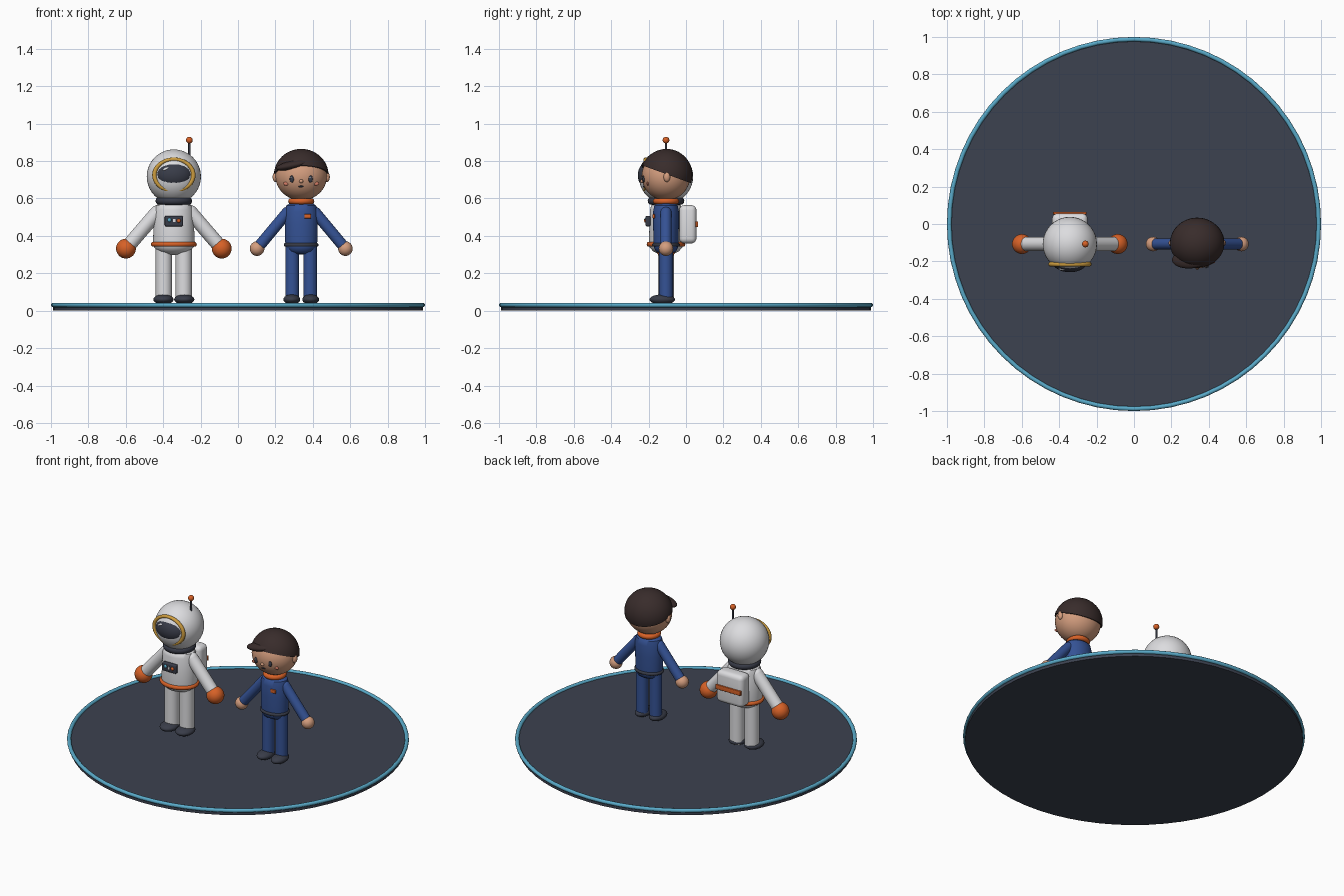
import bpy, bmesh, math
from mathutils import Vector, Matrix

if "Cube" in bpy.data.objects:
    bpy.data.objects.remove(bpy.data.objects["Cube"], do_unlink=True)


def material(name, *rgb):
    m = bpy.data.materials.new(name)
    m.use_nodes = True
    m.diffuse_color = (*rgb, 1)
    m.node_tree.nodes["Principled BSDF"].inputs["Base Color"].default_value = (*rgb, 1)
    return m


WHITE = material("suit white", 0.72, 0.72, 0.74)
ORANGE = material("orange", 0.68, 0.12, 0.02)
CHARCOAL = material("charcoal", 0.04, 0.045, 0.065)
BLUE = material("uniform blue", 0.035, 0.085, 0.30)
SKIN = material("skin", 0.66, 0.34, 0.21)
BLUSH = material("blush", 0.65, 0.2, 0.13)
HAIR = material("dark brown hair", 0.04, 0.025, 0.024)
GOLD = material("gold", 0.62, 0.34, 0.05)
CYAN = material("rim cyan", 0.1, 0.4, 0.58)
FLOOR = material("floor slate", 0.045, 0.054, 0.08)


def finish(name, bm, mat, smooth=True):
    bmesh.ops.recalc_face_normals(bm, faces=bm.faces)
    mesh = bpy.data.meshes.new(name)
    bm.to_mesh(mesh)
    bm.free()
    mesh.materials.append(mat)
    ob = bpy.data.objects.new(name, mesh)
    bpy.context.collection.objects.link(ob)
    if smooth:
        bpy.ops.object.select_all(action="DESELECT")
        ob.select_set(True)
        bpy.context.view_layer.objects.active = ob
        bpy.ops.object.shade_smooth_by_angle(angle=math.radians(40))
    return ob


def ball(name, loc, radii, mat, tilt=0, segments=32, cut=None):
    """Ellipsoid, optionally tilted about y and trimmed by a plane."""
    bm = bmesh.new()
    bmesh.ops.create_uvsphere(bm, u_segments=segments, v_segments=segments // 2, radius=1)
    mat4 = Matrix.Translation(loc) @ Matrix.Rotation(tilt, 4, "Y") @ Matrix.Diagonal((*radii, 1))
    bm.transform(mat4)
    if cut:
        geom = bm.verts[:] + bm.edges[:] + bm.faces[:]
        bmesh.ops.bisect_plane(bm, geom=geom, plane_co=cut[0], plane_no=cut[1], clear_inner=True)
        bmesh.ops.holes_fill(bm, edges=[e for e in bm.edges if e.is_boundary])
    return finish(name, bm, mat)


def rod(name, a, b, radius, mat, segments=24):
    """Cylinder between two points."""
    a, b = Vector(a), Vector(b)
    bm = bmesh.new()
    bmesh.ops.create_cone(bm, cap_ends=True, segments=segments, radius1=radius,
                          radius2=radius, depth=(b - a).length)
    turn = (b - a).to_track_quat("Z", "Y").to_matrix().to_4x4()
    bm.transform(Matrix.Translation((a + b) / 2) @ turn)
    return finish(name, bm, mat)


def lathe(name, loc, profile, mat, depth=1, closed=False, steps=40, turn=None):
    """Spin an (r, z) profile about z, squashed in y by depth."""
    bm = bmesh.new()
    verts = [bm.verts.new((r, 0, z)) for r, z in profile]
    edges = [bm.edges.new(p) for p in zip(verts, verts[1:])]
    if closed:
        edges.append(bm.edges.new((verts[-1], verts[0])))
    bmesh.ops.spin(bm, geom=verts + edges, cent=(0, 0, 0), axis=(0, 0, 1),
                   angle=math.tau, steps=steps)
    bmesh.ops.remove_doubles(bm, verts=bm.verts, dist=0.0002)
    bm.transform(Matrix.Translation(loc) @ (turn or Matrix()) @ Matrix.Diagonal((1, depth, 1, 1)))
    return finish(name, bm, mat)


def ring(name, loc, major, minor, mat, depth=1, turn=None, steps=40, tall=1):
    angles = [math.tau * i / 12 for i in range(12)]
    profile = [(major + minor * math.cos(t), minor * tall * math.sin(t)) for t in angles]
    return lathe(name, loc, profile, mat, depth, True, steps, turn)


def box(name, loc, size, mat, bevel=0.0):
    bm = bmesh.new()
    bmesh.ops.create_cube(bm, size=1)
    bm.transform(Matrix.Translation(loc) @ Matrix.Diagonal((*size, 1)))
    if bevel:
        bmesh.ops.bevel(bm, geom=bm.edges[:], offset=bevel, segments=4, profile=0.5, affect="EDGES")
    return finish(name, bm, mat, bool(bevel))


def limbs(who, x, y, suit, hand_mat, arm, leg):
    """Mirrored arms, hands, legs and boots."""
    for side, s in (("left", 1), ("right", -1)):
        shoulder, reach, arm_r, hand_r = arm
        spread, leg_r, foot_w = leg
        hand = (x + s * reach, y, 0.332)
        top = (x + s * shoulder, y, 0.525)
        rod(f"{who}_{side}_arm", top, hand, arm_r, suit)
        ball(f"{who}_{side}_shoulder", top, (arm_r,) * 3, suit)
        ball(f"{who}_{side}_hand", hand, (hand_r,) * 3, hand_mat)
        rod(f"{who}_{side}_leg", (x + s * spread, y, 0.05), (x + s * spread, y, 0.34), leg_r, suit)
        ball(f"{who}_{side}_boot", (x + s * spread * 1.05, y - 0.02, 0.06),
             (foot_w, 0.068, 0.027), CHARCOAL)


# Round stage with a bright rim
lathe("stage_floor", (0, 0, 0), [(0, 0), (0.988, 0), (0.988, 0.03), (0, 0.03)], FLOOR, steps=64)
ring("stage_rim", (0, 0, 0.03), 0.988, 0.012, CYAN, steps=64)

# Spacesuit figure
X, Y = -0.343, -0.107
torso = [(0, 0.298), (0.045, 0.302), (0.085, 0.318), (0.107, 0.34), (0.112, 0.365),
         (0.108, 0.45), (0.104, 0.54), (0.096, 0.563), (0.07, 0.578), (0, 0.58)]
lathe("suit_torso", (X, Y, 0), torso, WHITE, depth=0.82)
ring("suit_belt", (X, Y, 0.355), 0.11, 0.013, ORANGE, depth=0.84)
ring("suit_collar", (X, Y, 0.587), 0.077, 0.021, CHARCOAL)
limbs("suit", X, Y, WHITE, ORANGE, (0.09, 0.256, 0.038, 0.053), (0.053, 0.044, 0.054))

# Helmet, visor and antenna
ball("helmet", (X, Y, 0.717), (0.145,) * 3, WHITE, segments=40)
ball("visor", (X, -0.19, 0.725), (0.1, 0.068, 0.078), CHARCOAL)
ring("visor_frame", (X, -0.215, 0.725), 0.104, 0.012, GOLD, depth=0.81,
     turn=Matrix.Rotation(math.pi / 2, 4, "X"))
ball("visor_glint", (X - 0.042, -0.24, 0.758), (0.02, 0.008, 0.007), WHITE, tilt=-0.4, segments=16)
rod("antenna_stem", (X + 0.083, Y, 0.8), (X + 0.083, Y, 0.905), 0.006, CHARCOAL, 12)
ball("antenna_tip", (X + 0.083, Y, 0.912), (0.018,) * 3, ORANGE, segments=20)

# Chest panel with its lights
box("chest_panel", (X, -0.203, 0.479), (0.098, 0.026, 0.056), CHARCOAL, 0.008)
ball("panel_left_light", (X + 0.026, -0.216, 0.481), (0.011, 0.008, 0.011), ORANGE, segments=16)
ball("panel_right_light", (X - 0.024, -0.216, 0.485), (0.011, 0.008, 0.011), CYAN, segments=16)
box("panel_button", (X + 0.002, -0.216, 0.481), (0.012, 0.008, 0.016), WHITE)

# Backpack
box("backpack", (X, 0.01, 0.462), (0.19, 0.092, 0.205), WHITE, 0.028)
box("backpack_stripe", (X, 0.058, 0.462), (0.18, 0.014, 0.03), ORANGE, 0.004)

# Uniformed figure
X = 0.338
body = [(0, 0.3), (0.04, 0.304), (0.07, 0.318), (0.083, 0.34), (0.086, 0.37),
        (0.088, 0.46), (0.088, 0.53), (0.08, 0.562), (0.055, 0.578), (0, 0.58)]
lathe("uniform_torso", (X, Y, 0), body, BLUE, depth=0.78)
ring("uniform_belt", (X, Y, 0.352), 0.083, 0.01, CHARCOAL, depth=0.8)
ring("uniform_collar", (X, Y, 0.585), 0.054, 0.016, ORANGE)
rod("neck", (X, Y, 0.56), (X, Y, 0.63), 0.045, SKIN)
box("uniform_badge", (X + 0.035, -0.173, 0.505), (0.036, 0.012, 0.022), ORANGE, 0.003)
limbs("uniform", X, Y, BLUE, SKIN, (0.075, 0.236, 0.03, 0.039), (0.048, 0.037, 0.045))

# Head and hair
HEAD_Z, RX, RY = 0.72, 0.138, 0.13
ball("head", (X, Y, HEAD_Z), (RX, RY, RY), SKIN, segments=40)
ball("hair_cap", (X, -0.104, 0.726), (0.146, 0.138, 0.139), HAIR, segments=40,
     cut=((X, -0.1, 0.728), (0, 0.095, 0.26)))
ball("hair_fringe", (X - 0.045, -0.192, 0.778), (0.092, 0.046, 0.024), HAIR, tilt=-0.2)


def on_face(dx, z):
    return Vector((X + dx, Y - RY * math.sqrt(1 - (dx / RX) ** 2 - ((z - HEAD_Z) / RY) ** 2), z))


# Face
for side, s in (("left", 1), ("right", -1)):
    ball(f"{side}_ear", (X + s * 0.138, Y + 0.005, 0.715), (0.015, 0.018, 0.027), SKIN, segments=20)
    ball(f"{side}_eye", on_face(s * 0.05, 0.704), (0.012, 0.007, 0.019), CHARCOAL, segments=16)
    ball(f"{side}_eye_glint", on_face(s * 0.05 - 0.003, 0.712) - Vector((0, 0.006, 0)),
         (0.004, 0.003, 0.004), WHITE, segments=12)
    ball(f"{side}_cheek", on_face(s * 0.08, 0.679), (0.016, 0.006, 0.01), BLUSH, segments=16)
ball("nose", on_face(0, 0.692), (0.011, 0.011, 0.01), SKIN, segments=16)
ball("mouth", on_face(0, 0.664), (0.014, 0.005, 0.005), CHARCOAL, segments=16)
